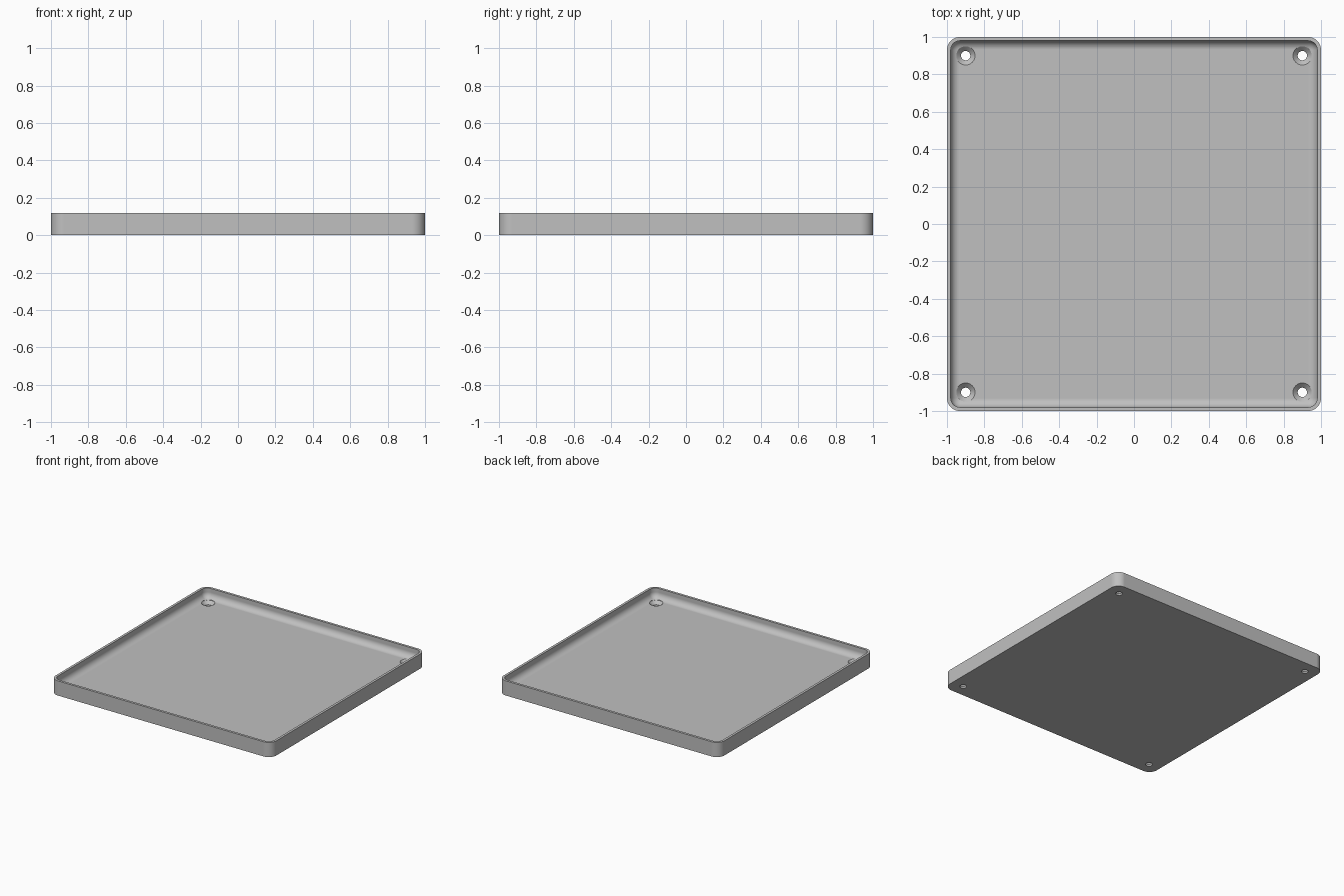
import bpy, bmesh, math

if "Cube" in bpy.data.objects:
    bpy.data.objects.remove(bpy.data.objects["Cube"])

H, FLOOR, WALL, R, FILLET = 0.12, 0.04, 0.02, 0.07, 0.048

grey = bpy.data.materials.new("light grey")
grey.diffuse_color = (0.53, 0.53, 0.53, 1)
grey.use_nodes = True
grey.node_tree.nodes["Principled BSDF"].inputs["Base Color"].default_value = grey.diffuse_color


def rounded_square(half, radius, z, steps=12):
    """Points round a square with rounded corners, counter-clockwise."""
    pts, c = [], half - radius
    for k, (sx, sy) in enumerate([(1, 1), (-1, 1), (-1, -1), (1, -1)]):
        for i in range(steps + 1):
            a = math.pi / 2 * (k + i / steps)
            pts.append((sx * c + radius * math.cos(a), sy * c + radius * math.sin(a), z))
    return pts


def loft(name, rings):
    """Skin a stack of equal rings and cap both ends."""
    bm = bmesh.new()
    loops = [[bm.verts.new(p) for p in ring] for ring in rings]
    n = len(loops[0])
    for a, b in zip(loops, loops[1:]):
        for i in range(n):
            j = (i + 1) % n
            bm.faces.new((a[i], a[j], b[j], b[i]))
    bm.faces.new(loops[0][::-1])
    bm.faces.new(loops[-1])
    bmesh.ops.recalc_face_normals(bm, faces=bm.faces)
    me = bpy.data.meshes.new(name)
    bm.to_mesh(me)
    bm.free()
    me.materials.append(grey)
    ob = bpy.data.objects.new(name, me)
    bpy.context.collection.objects.link(ob)
    return ob


# Tray: outer wall, flat rim, inner wall, concave fillet down to the floor
rings = [rounded_square(1, R, 0), rounded_square(1, R, H),
         rounded_square(1 - WALL, R - WALL, H)]
for i in range(11):
    a = math.pi / 2 * i / 10
    inset = WALL + FILLET * (1 - math.cos(a))
    rings.append(rounded_square(1 - inset, R - inset, FLOOR + FILLET * (1 - math.sin(a))))
tray = loft("tray", rings)

# Countersunk screw holes in the four corners
bpy.context.view_layer.objects.active = tray
profile = [(0.025, -0.05), (0.025, 0.015), (0.05, FLOOR), (0.05, 0.2)]
for sx in (-1, 1):
    for sy in (-1, 1):
        cutter = loft("screw_hole_cutter", [
            [(sx * 0.9 + r * math.cos(math.tau * i / 40),
              sy * 0.9 + r * math.sin(math.tau * i / 40), z) for i in range(40)]
            for r, z in profile])
        cutter.hide_render = True
        mod = tray.modifiers.new("screw_hole", 'BOOLEAN')
        mod.operation, mod.solver, mod.object = 'DIFFERENCE', 'EXACT', cutter
        bpy.ops.object.modifier_apply(modifier=mod.name)
        bpy.data.objects.remove(cutter)

# Smooth the curves, keep edges sharp and flat faces flat
bpy.ops.object.select_all(action='DESELECT')
tray.select_set(True)
bpy.ops.object.shade_smooth_by_angle(angle=math.radians(30))
weighted = tray.modifiers.new("flat_floor", 'WEIGHTED_NORMAL')
weighted.keep_sharp = True
